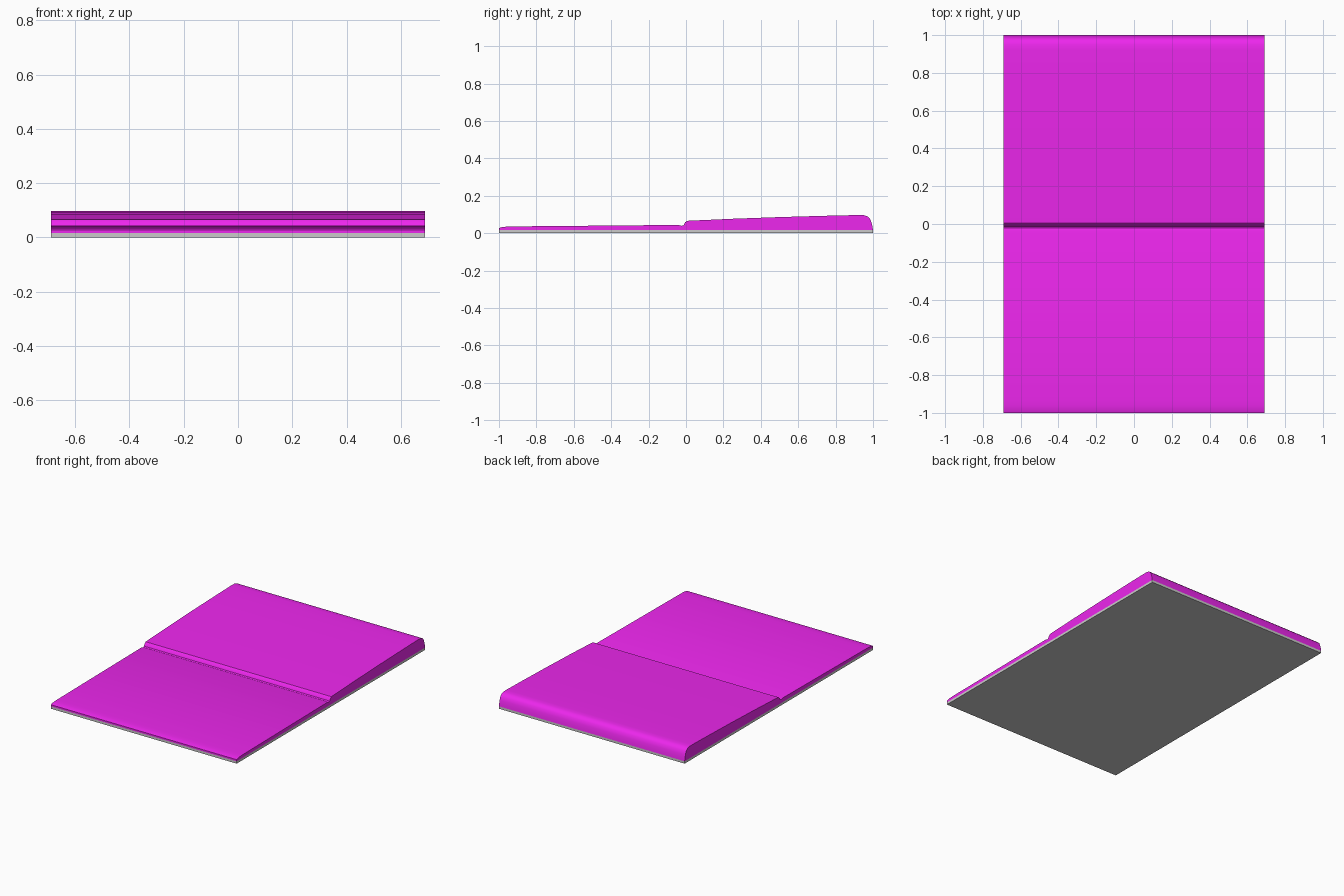
import bpy, bmesh

if "Cube" in bpy.data.objects:
    bpy.data.objects.remove(bpy.data.objects["Cube"])

HALF_W = 0.69


def extrude_profile(name, profile, color=None):
    """Sweep a closed (y, z) side profile across the full width in x."""
    bm = bmesh.new()
    face = bm.faces.new([bm.verts.new((-HALF_W, y, z)) for y, z in profile])
    res = bmesh.ops.extrude_face_region(bm, geom=[face])
    verts = [g for g in res["geom"] if isinstance(g, bmesh.types.BMVert)]
    bmesh.ops.translate(bm, verts=verts, vec=(2 * HALF_W, 0, 0))
    bmesh.ops.recalc_face_normals(bm, faces=bm.faces)
    mesh = bpy.data.meshes.new(name)
    bm.to_mesh(mesh)
    bm.free()
    obj = bpy.data.objects.new(name, mesh)
    bpy.context.collection.objects.link(obj)
    if color:
        mat = bpy.data.materials.new(name + "_paint")
        mat.diffuse_color = color
        mat.use_nodes = True
        mat.node_tree.nodes["Principled BSDF"].inputs["Base Color"].default_value = mat.diffuse_color
        mesh.materials.append(mat)
    bpy.ops.object.select_all(action="DESELECT")
    obj.select_set(True)
    bpy.context.view_layer.objects.active = obj
    bpy.ops.object.shade_smooth_by_angle(angle=0.5)
    return obj


# Thin grey base slab
BASE = 0.016
extrude_profile("base_slab", [(-1, 0), (1, 0), (1, BASE), (-1, BASE)])

# Magenta cover: low front half, step, thicker back half with rounded end
cover = [
    (-1.0, BASE), (-1.0, 0.027), (-0.985, 0.032), (-0.96, 0.035), (-0.93, 0.036),
    (-0.04, 0.044), (-0.022, 0.039), (-0.012, 0.043), (-0.006, 0.057), (0.005, 0.066),
    (0.25, 0.077), (0.5, 0.086), (0.75, 0.093), (0.92, 0.097),
    (0.95, 0.096), (0.97, 0.090), (0.984, 0.077), (0.992, 0.055), (0.997, 0.035),
    (1.0, BASE),
]
extrude_profile("cover", cover, (0.85, 0.02, 0.85, 1))
